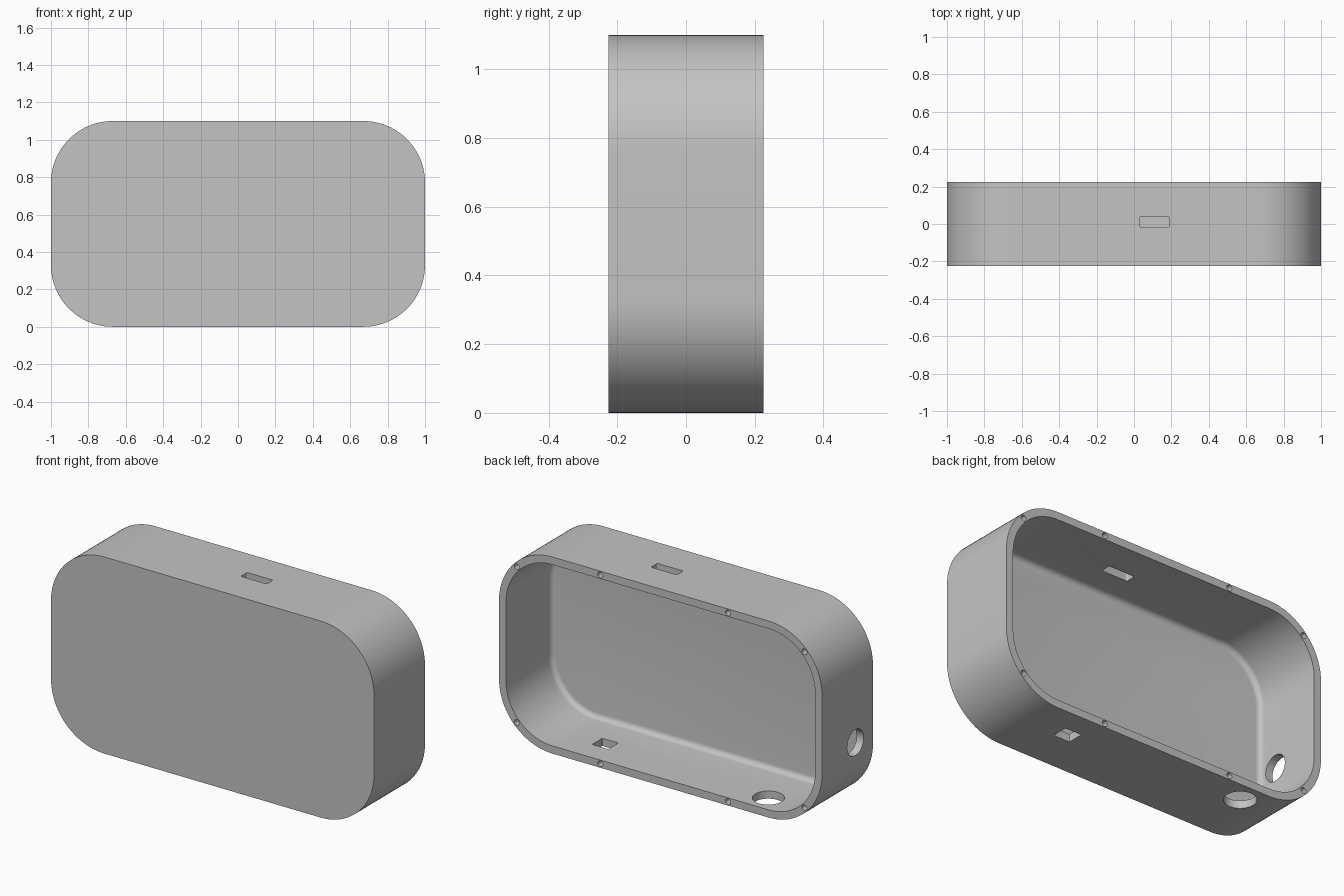
import bpy, bmesh, math
from mathutils import Matrix, Vector

cube = bpy.data.objects.get("Cube")
if cube:
    bpy.data.objects.remove(cube, do_unlink=True)

WIDTH, HEIGHT, DEPTH = 2.0, 1.1, 0.45
CORNER, WALL, FILLET = 0.33, 0.043, 0.03
HALF = DEPTH / 2

grey = bpy.data.materials.new("plain grey")
grey.use_nodes = True
grey.diffuse_color = (0.55, 0.55, 0.55, 1)
grey.node_tree.nodes["Principled BSDF"].inputs["Base Color"].default_value = (0.55, 0.55, 0.55, 1)


def rounded_rect(w, h, r, steps):
    """Outline of a rounded rectangle, counter-clockwise."""
    points = []
    for quarter, (sx, sy) in enumerate([(1, 1), (-1, 1), (-1, -1), (1, -1)]):
        for i in range(steps + 1):
            a = math.pi / 2 * (quarter + i / steps)
            points.append((sx * (w / 2 - r) + r * math.cos(a),
                           sy * (h / 2 - r) + r * math.sin(a)))
    return points


def loft(name, rings, matrix, steps=8):
    """Solid through rounded rectangles (w, h, r, depth) along local z."""
    bm = bmesh.new()
    loops = [[bm.verts.new((x, y, z)) for x, y in rounded_rect(w, h, r, steps)]
             for w, h, r, z in rings]
    for low, high in zip(loops, loops[1:]):
        for i in range(len(low)):
            j = (i + 1) % len(low)
            bm.faces.new((low[i], low[j], high[j], high[i]))
    bm.faces.new(loops[0][::-1])
    bm.faces.new(loops[-1])
    bmesh.ops.remove_doubles(bm, verts=bm.verts, dist=1e-5)
    bmesh.ops.recalc_face_normals(bm, faces=bm.faces)
    bm.transform(matrix)
    mesh = bpy.data.meshes.new(name)
    bm.to_mesh(mesh)
    bm.free()
    mesh.materials.append(grey)
    obj = bpy.data.objects.new(name, mesh)
    bpy.context.collection.objects.link(obj)
    return obj


def hole(name, w, h, r, length, matrix):
    return loft(name, [(w, h, r, -length / 2), (w, h, r, length / 2)], matrix)


def cut(target, cutter):
    """Subtract the cutter and delete it."""
    mod = target.modifiers.new("cut", 'BOOLEAN')
    mod.operation = 'DIFFERENCE'
    mod.solver = 'EXACT'
    mod.object = cutter
    bpy.context.view_layer.update()
    graph = bpy.context.evaluated_depsgraph_get()
    mesh = bpy.data.meshes.new_from_object(target.evaluated_get(graph))
    target.modifiers.clear()
    target.data = mesh
    bpy.data.objects.remove(cutter, do_unlink=True)


# Housing body, extruded from back to front
facing = Matrix.Translation((0, 0, HEIGHT / 2)) @ Matrix.Rotation(math.pi / 2, 4, 'X')
housing = loft("housing", [(WIDTH, HEIGHT, CORNER, -HALF), (WIDTH, HEIGHT, CORNER, HALF)],
               facing, 24)


# Cavity open at the back, with a filleted floor
def inset(amount, z):
    return (WIDTH - 2 * amount, HEIGHT - 2 * amount, CORNER - amount, z)


floor = HALF - WALL
rings = [inset(WALL, -HALF - 0.1)]
for i in range(7):
    a = math.pi / 2 * i / 6
    rings.append(inset(WALL + FILLET * (1 - math.cos(a)), floor - FILLET * (1 - math.sin(a))))
cut(housing, loft("cavity", rings, facing, 24))

# Screw holes round the back rim
for side in (-1, 1):
    for x, rise in ((0.89, 0.436), (0.373, 0.528), (-0.418, 0.528), (-0.89, 0.436)):
        place = facing @ Matrix.Translation((x, side * rise, -HALF))
        cut(housing, hole("screw_hole", 0.032, 0.032, 0.016, 0.2, place))

# Top slot, bottom window, round bottom port and round side port
cut(housing, hole("top_slot", 0.16, 0.056, 0.008, 0.2,
                  Matrix.Translation((0.11, 0.01, HEIGHT))))
cut(housing, hole("bottom_window", 0.1, 0.09, 0.002, 0.2,
                  Matrix.Translation((0.465, 0.05, 0))))
cut(housing, hole("bottom_port", 0.164, 0.164, 0.082, 0.2,
                  Matrix.Translation((-0.585, 0.107, 0))))
cut(housing, hole("side_port", 0.146, 0.146, 0.073, 0.2,
                  Matrix.Translation((-1, -0.07, 0.395)) @ Matrix.Rotation(math.pi / 2, 4, 'Y')))

# Smooth the curves, keep the rims crisp
bpy.ops.object.select_all(action='DESELECT')
housing.select_set(True)
bpy.context.view_layer.objects.active = housing
bpy.ops.object.shade_smooth_by_angle(angle=math.radians(30))
